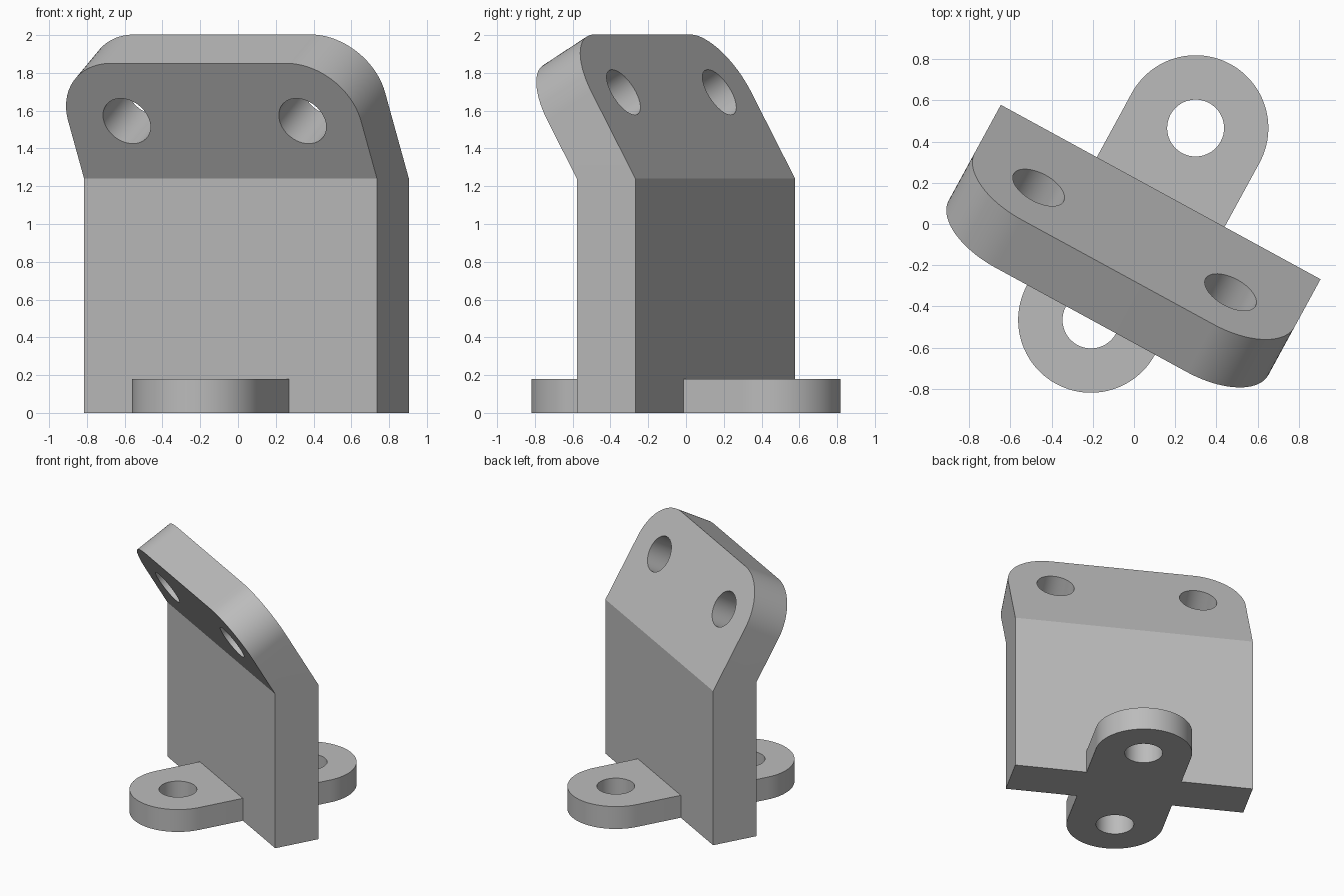
import bpy, bmesh
from math import radians, sin, cos, pi
from mathutils import Vector

cube = bpy.data.objects.get("Cube")
if cube:
    bpy.data.objects.remove(cube)

grey = bpy.data.materials.new("plain_grey")
grey.use_nodes = True
grey.diffuse_color = (0.5, 0.5, 0.5, 1)
grey.node_tree.nodes["Principled BSDF"].inputs["Base Color"].default_value = (0.5, 0.5, 0.5, 1)

TURN = radians(-28.6)    # turn of the whole bracket about z
LEAN = radians(30)       # lean of the upper plate
THICK = 0.353            # plate thickness, also the corner radius
HALF = 0.883             # half plate width
HOLE = 0.138
PITCH = 0.53             # hole distance from the middle
FOLD = 1.24              # height of the bend
FOOT = 0.18              # foot thickness
REACH = 0.705            # front length of the leaning part


def arc(cx, cy, r, start, end, n):
    step = (end - start) / n
    return [(cx + r * cos(start + step * i), cy + r * sin(start + step * i)) for i in range(n + 1)]


def circle(cx, cy):
    return arc(cx, cy, HOLE, 0, 2 * pi, 48)[:-1]


def slab(name, loops, place, split=None):
    """Fill an outline with holes, thicken it, then map it into position."""
    bm = bmesh.new()
    for loop in loops:
        vs = [bm.verts.new((x, y, 0)) for x, y in loop]
        for a, b in zip(vs, vs[1:] + vs[:1]):
            bm.edges.new((a, b))
    bmesh.ops.triangle_fill(bm, use_beauty=True, edges=bm.edges[:], normal=(0, 0, 1))
    if split is not None:
        bmesh.ops.bisect_plane(bm, geom=bm.verts[:] + bm.edges[:] + bm.faces[:],
                               plane_co=(0, split, 0), plane_no=(0, 1, 0))
    new = bmesh.ops.extrude_face_region(bm, geom=bm.faces[:])["geom"]
    for v in new:
        if isinstance(v, bmesh.types.BMVert):
            v.co.z = 1
    for v in bm.verts:
        v.co = place(*v.co)
    bmesh.ops.recalc_face_normals(bm, faces=bm.faces[:])
    mesh = bpy.data.meshes.new(name)
    bm.to_mesh(mesh)
    bm.free()
    mesh.materials.append(grey)
    ob = bpy.data.objects.new(name, mesh)
    bpy.context.collection.objects.link(ob)
    ob.location = (0.045, 0, 0)
    ob.rotation_euler.z = TURN
    bpy.ops.object.select_all(action='DESELECT')
    ob.select_set(True)
    bpy.context.view_layer.objects.active = ob
    bpy.ops.object.shade_smooth_by_angle(angle=radians(20))
    return ob


def bend(x, y, side):
    """Upright below the fold, leaning forward with a square top above it."""
    s = y - FOLD
    if s < 1e-4:
        return Vector((x, (side - 0.5) * THICK, y))
    depth = side * THICK * cos(LEAN)
    return Vector((x,
                   -THICK / 2 - s * sin(LEAN) + depth * cos(LEAN),
                   FOLD + s * cos(LEAN) + depth * sin(LEAN)))


# Bent plate with two rounded corners and two holes
top = FOLD + REACH
cy = top - THICK
outline = [(-HALF, 0), (HALF, 0)]
outline += arc(HALF - THICK, cy, THICK, 0, pi / 2, 24)
outline += arc(THICK - HALF, cy, THICK, pi / 2, pi, 24)
slab("bent_plate", [outline, circle(PITCH, cy), circle(-PITCH, cy)], bend, FOLD)

# Foot with round ends crossing under the plate
outline = arc(0, PITCH, THICK, 0, pi, 48) + arc(0, -PITCH, THICK, pi, 2 * pi, 48)
slab("mounting_foot", [outline, circle(0, PITCH), circle(0, -PITCH)],
     lambda x, y, side: Vector((x, y, side * FOOT)))
